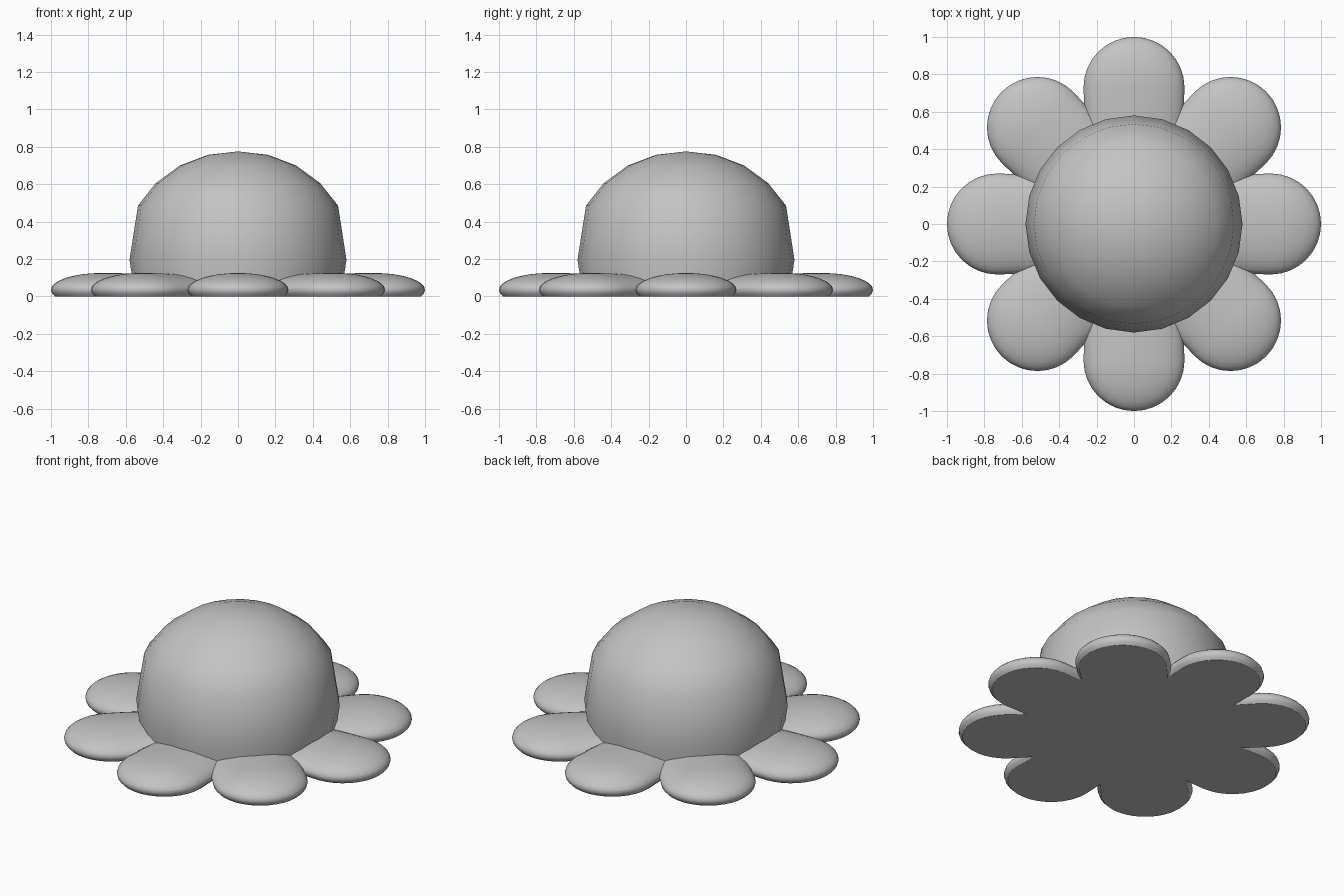
import bpy, bmesh, math
from mathutils import Matrix, Vector

if "Cube" in bpy.data.objects:
    bpy.data.objects.remove(bpy.data.objects["Cube"])

# Single flat colour
grey = bpy.data.materials.new("plain grey")
grey.use_nodes = True
colour = (0.55, 0.55, 0.55, 1)
grey.diffuse_color = colour
grey.node_tree.nodes["Principled BSDF"].inputs["Base Color"].default_value = colour


def finish(bm, name):
    """Smooth everything except the flat underside, and add the object."""
    bmesh.ops.recalc_face_normals(bm, faces=bm.faces)
    for f in bm.faces:
        f.smooth = any(v.co.z > 0.001 for v in f.verts)
    mesh = bpy.data.meshes.new(name)
    bm.to_mesh(mesh)
    bm.free()
    mesh.materials.append(grey)
    obj = bpy.data.objects.new(name, mesh)
    bpy.context.collection.objects.link(obj)
    return obj


# Dome: a coarse profile turned around the vertical axis
PROFILE = [(0, 0.775), (0.16, 0.757), (0.31, 0.70), (0.44, 0.605),
           (0.535, 0.485), (0.58, 0.195), (0.55, 0), (0, 0)]
bm = bmesh.new()
verts = [bm.verts.new((r, 0, z)) for r, z in PROFILE]
edges = [bm.edges.new(pair) for pair in zip(verts, verts[1:])]
bmesh.ops.spin(bm, geom=verts + edges, cent=(0, 0, 0), axis=(0, 0, 1),
               angle=math.tau, steps=24, use_merge=True)
bmesh.ops.remove_doubles(bm, verts=bm.verts, dist=0.0005)
finish(bm, "dome")

# Petals: flattened balls, stretched towards the middle and cut flat at the base
REACH, WIDTH, HEIGHT, LIFT = 0.73, 0.27, 0.09, 0.035
for i in range(8):
    bm = bmesh.new()
    bmesh.ops.create_uvsphere(bm, u_segments=32, v_segments=16, radius=1)
    for v in bm.verts:
        stretch = WIDTH if v.co.x > 0 else REACH
        v.co = Vector((REACH + v.co.x * stretch, v.co.y * WIDTH,
                       LIFT + v.co.z * HEIGHT))
    cut = bmesh.ops.bisect_plane(
        bm, geom=bm.verts[:] + bm.edges[:] + bm.faces[:],
        plane_co=(0, 0, 0), plane_no=(0, 0, -1), clear_outer=True)
    rim = [e for e in cut["geom_cut"] if isinstance(e, bmesh.types.BMEdge)]
    bmesh.ops.contextual_create(bm, geom=rim)
    bm.transform(Matrix.Rotation(i * math.tau / 8, 4, "Z"))
    finish(bm, f"petal_{i + 1}")
